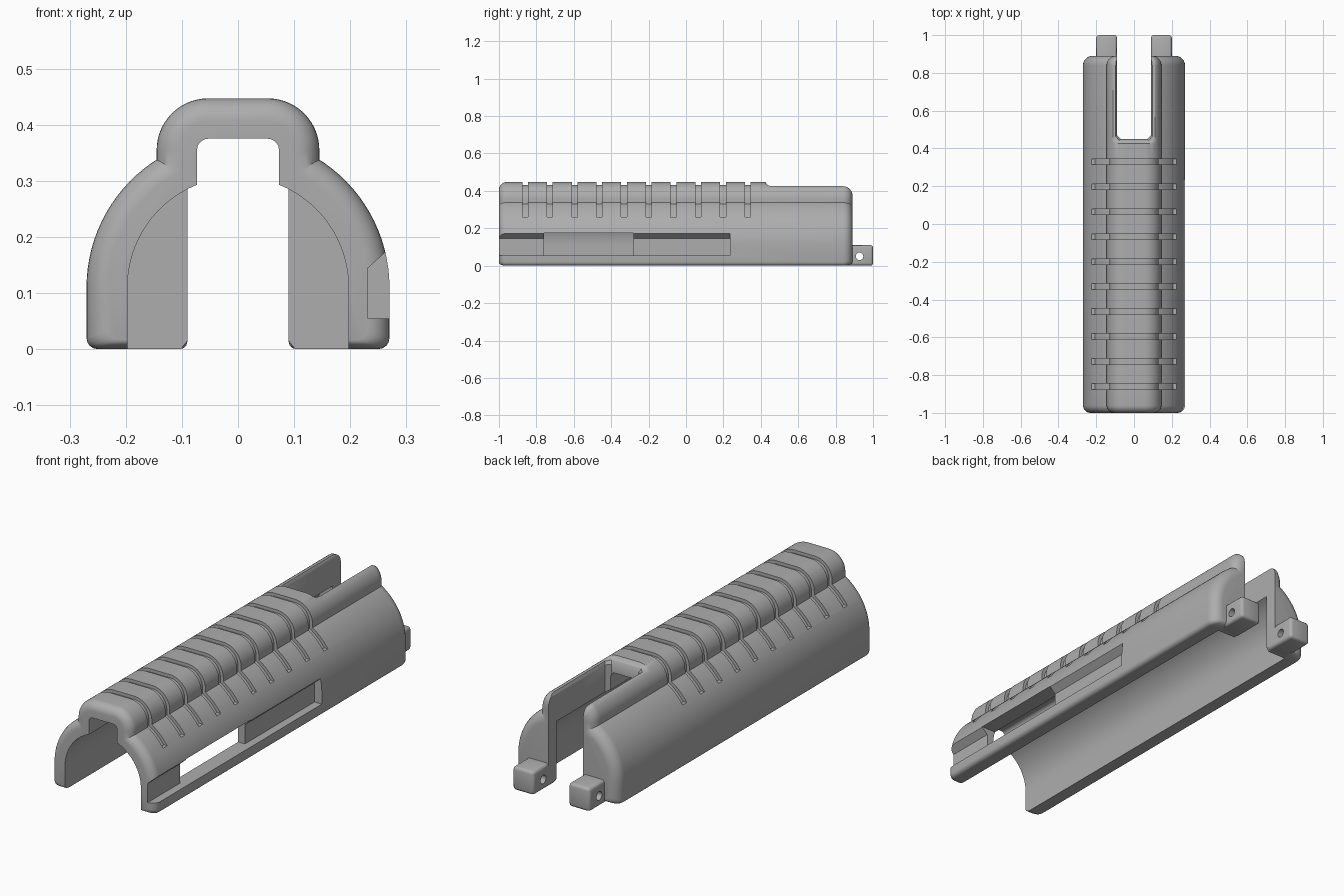
import bpy, bmesh
from math import sin, cos, pi

if "Cube" in bpy.data.objects:
    bpy.data.objects.remove(bpy.data.objects["Cube"])

grey = bpy.data.materials.new("plain grey")
grey.use_nodes = True
grey.diffuse_color = (0.42, 0.42, 0.42, 1)
grey.node_tree.nodes["Principled BSDF"].inputs["Base Color"].default_value = (0.42, 0.42, 0.42, 1)


def loft(name, rings):
    """Closed solid through a list of equal-length point rings."""
    bm = bmesh.new()
    loops = [[bm.verts.new(p) for p in ring] for ring in rings]
    n = len(loops[0])
    for a, b in zip(loops, loops[1:]):
        for i in range(n):
            j = (i + 1) % n
            bm.faces.new((a[i], a[j], b[j], b[i]))
    bm.faces.new(loops[0])
    bm.faces.new(loops[-1])
    bmesh.ops.recalc_face_normals(bm, faces=bm.faces[:])
    mesh = bpy.data.meshes.new(name)
    bm.to_mesh(mesh)
    bm.free()
    mesh.materials.append(grey)
    obj = bpy.data.objects.new(name, mesh)
    bpy.context.collection.objects.link(obj)
    return obj


def extrude(name, profile, y0, y1):
    return loft(name, [[(x, y, z) for x, z in profile] for y in (y0, y1)])


def box(name, x0, x1, y0, y1, z0, z1):
    return extrude(name, [(x0, z0), (x1, z0), (x1, z1), (x0, z1)], y0, y1)


def apply(obj, mod):
    bpy.context.view_layer.objects.active = obj
    bpy.ops.object.modifier_apply(modifier=mod.name)


def combine(obj, other, operation="DIFFERENCE"):
    mod = obj.modifiers.new("combine", "BOOLEAN")
    mod.operation, mod.solver, mod.object = operation, "EXACT", other
    apply(obj, mod)
    bpy.data.objects.remove(other)


def arc(cx, cz, r, a0, a1, n):
    return [(cx + r * cos(a0 + (a1 - a0) * i / n), cz + r * sin(a0 + (a1 - a0) * i / n))
            for i in range(n + 1)]


def mirrored(half):
    return half + [(-x, z) for x, z in reversed(half)]


def arch(d=0.0):
    """Outer arch section, inset by d."""
    w = 0.27 - d
    return mirrored(arc(w - 0.02, 0.4 * d + 0.02, 0.02, -pi / 2, 0, 4)
                    + arc(0, 0.11, w, 0, pi / 2 - 0.02, 24))


def hump(d=0.0, top=0.447):
    """Raised rib section, inset by d and clipped at top."""
    half = [(0.145 - d, 0.25)] + arc(0.053, 0.355, 0.092 - d, 0, pi / 2, 14)
    return mirrored([(x, min(z, top - d)) for x, z in half])


# End roundings as (y, inset) stations
STEPS = 7
front = [(-1 + 0.04 * (1 - cos(t)), 0.04 * (1 - sin(t)))
         for t in [pi / 2 * i / STEPS for i in range(STEPS + 1)]]
back = [(0.89 - 0.05 * (1 - cos(t)), 0.05 * (1 - sin(t)))
        for t in [pi / 2 * i / STEPS for i in range(STEPS, -1, -1)]]

# Outer shell and raised rib with its lower rear stretch
body = loft("handguard", [[(x, y, z) for x, z in arch(d)] for y, d in front + back])
stations = [(y, d, 0.447) for y, d in front]
stations += [(0.425, 0, 0.447), (0.432, 0, 0.435), (0.443, 0, 0.428), (0.458, 0, 0.425)]
stations += [(y, d, 0.425) for y, d in back]
rib = loft("rib", [[(x, y, z) for x, z in hump(d, top)] for y, d, top in stations])
combine(body, rib, "UNION")

# Cross grooves that follow the surface
for i in range(10):
    y = -0.86 + i * 0.1322
    groove = box("groove", -0.3, 0.3, y - 0.015, y + 0.015, 0.26, 0.5)
    combine(groove, extrude("arch_core", arch(0.015), y - 0.1, y + 0.1))
    combine(groove, extrude("rib_core", hump(0.015), y - 0.1, y + 0.1))
    combine(body, groove)

# Hollow inside, closed by a rear wall
inner = mirrored([(0.197, -0.1)] + arc(0, 0.11, 0.197, 0, pi / 2 - 0.02, 24))
combine(body, extrude("hollow", inner, -1.1, 0.83))
channel = mirrored([(0.073, 0.2)] + arc(0.053, 0.355, 0.02, 0, pi / 2, 5))
combine(body, extrude("channel", channel, -1.1, 0.5))

# Rear slot with chamfered rims
rings = []
for z, o in ((-0.1, 0.012), (0, 0.012), (0.015, 0), (0.412, 0), (0.47, 0.03)):
    w, y = 0.09 + o, 0.45 - o
    rings.append([(x, v, z) for x, v in
                  ((-w, 1.1), (-w, y + 0.02), (-w + 0.02, y),
                   (w - 0.02, y), (w, y + 0.02), (w, 1.1))])
combine(body, loft("rear_slot", rings))

# Side recess with an opening through the wall
recess = [(0.232, 0.055), (0.32, 0.055), (0.32, 0.224), (0.232, 0.145)]
combine(body, extrude("side_recess", recess, -1.1, 0.235))
combine(body, box("side_opening", 0.15, 0.32, -0.76, -0.28, 0.055, 0.175))

# Rear lugs with pin holes
for side in (-1, 1):
    x0, x1 = sorted((side * 0.09, side * 0.2))
    lug = box("lug", x0, x1, 0.835, 1.0, 0.0, 0.11)
    mod = lug.modifiers.new("round", "BEVEL")
    mod.width, mod.segments = 0.014, 3
    apply(lug, mod)
    pin = arc(0.928, 0.05, 0.02, 0, 2 * pi * 23 / 24, 23)
    combine(lug, loft("pin_hole", [[(x, y, z) for y, z in pin] for x in (x0 - 0.1, x1 + 0.1)]))
    combine(body, lug, "UNION")

# Smooth the rounded surfaces, keep hard edges
bpy.ops.object.select_all(action="DESELECT")
body.select_set(True)
bpy.context.view_layer.objects.active = body
bpy.ops.object.shade_smooth_by_angle(angle=pi / 6)
